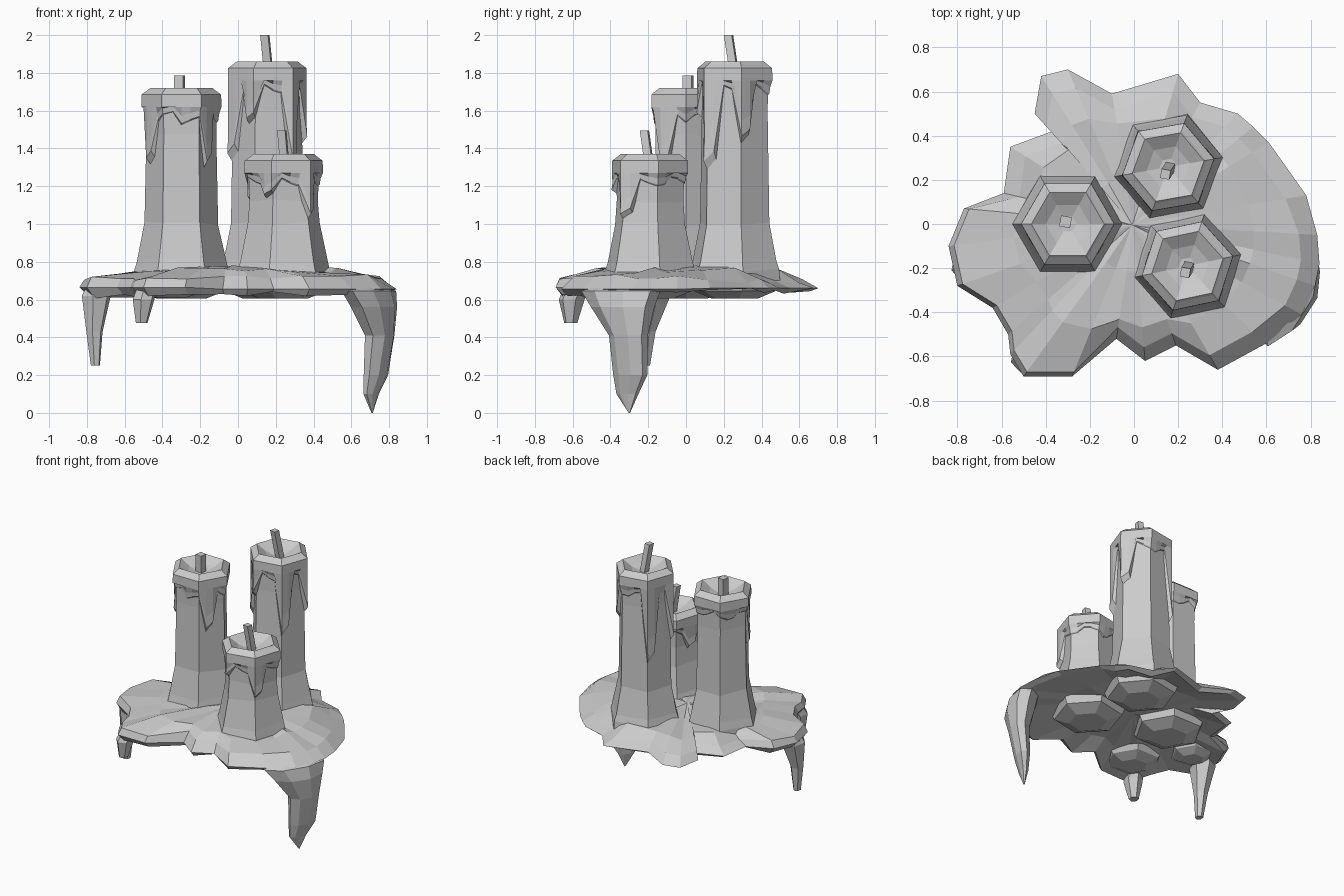
import bpy, bmesh, math, random
from mathutils import Vector

random.seed(4)
cube = bpy.data.objects.get("Cube")
if cube:
    bpy.data.objects.remove(cube)

wax = bpy.data.materials.new("grey_wax")
wax.use_nodes = True
GREY = (0.6, 0.6, 0.6, 1)
wax.diffuse_color = GREY
wax.node_tree.nodes["Principled BSDF"].inputs["Base Color"].default_value = GREY


def loft(name, rings, capped=True):
    """Skin a list of equal-length rings, closing both ends with a fan if capped."""
    bm = bmesh.new()
    loops = [[bm.verts.new(p) for p in ring] for ring in rings]
    n = len(loops[0])
    for a, b in zip(loops, loops[1:]):
        for i in range(n):
            j = (i + 1) % n
            bm.faces.new((a[i], a[j], b[j], b[i]))
    for loop in (loops[0], loops[-1]) if capped else ():
        mid = bm.verts.new(sum((v.co for v in loop), Vector()) / n)
        for i in range(n):
            bm.faces.new((loop[i], loop[(i + 1) % n], mid))
    bmesh.ops.recalc_face_normals(bm, faces=bm.faces)
    mesh = bpy.data.meshes.new(name)
    bm.to_mesh(mesh)
    bm.free()
    mesh.materials.append(wax)
    obj = bpy.data.objects.new(name, mesh)
    bpy.context.collection.objects.link(obj)
    return obj


def ring(x, y, z, long, short, sides, turn=0.0, tilt=0.0):
    """Elliptical ring whose long axis is tilted in plan."""
    points = []
    for k in range(sides):
        a = turn + k * math.tau / sides
        u, v = long * math.cos(a), short * math.sin(a)
        points.append(Vector((x + u * math.cos(tilt) - v * math.sin(tilt),
                              y + u * math.sin(tilt) + v * math.cos(tilt), z)))
    return points


def candle(name, x, y, top, turn, drips):
    """Hexagonal candle with a dished top and a collar of melted drips."""
    turn = math.radians(turn)
    profile = [(0.13, 0.605), (0.23, 0.645), (0.255, 0.7), (0.25, 0.76), (0.235, 0.81),
               (0.195, 1.0), (0.185, top - 0.25), (0.19, top - 0.1), (0.205, top - 0.035),
               (0.165, top), (0.1, top - 0.04), (0.04, top - 0.06)]
    rings = []
    for r, z in profile:
        hexagon = ring(x, y, z, r, r, 6, turn)
        for p in hexagon:
            p.z += random.uniform(-0.012, 0.012) if 0.72 < z < top - 0.2 else 0
        rings.append(hexagon)
    loft(name + "_body", rings)

    # Melted collar: each drip is two columns wide, the rest has a wavy hem
    levels = [[] for _ in range(6)]
    for k in range(24):
        hem = 0.165 + 0.025 * math.sin(k * 1.3 + top) + random.uniform(-0.012, 0.012)
        depth = drips.get(k, drips.get(k - 1, 0) * 0.9) or hem
        bulge = 0.02 if depth > 0.21 else 0
        a = k * math.tau / 24
        flat = math.cos(math.pi / 6) / math.cos(a % (math.pi / 3) - math.pi / 6)
        spec = [(0.167, 0.003), (0.211, 0.035), (0.212, 0.1), (0.2 + bulge * 0.5, depth * 0.7),
                (0.195 + bulge, depth * 0.88), (0.175, depth)]
        for level, (r, d) in zip(levels, spec):
            level.append(Vector((x + r * flat * math.cos(turn + a),
                                 y + r * flat * math.sin(turn + a), top - d)))
    loft(name + "_melted_collar", levels, capped=False)


def wick(name, start, end, half):
    loft(name, [ring(*p, half, half, 4, 0.6) for p in (start, end)])


def drip(name, sections, sides, tilt=0.0):
    """Hanging drip from (x, y, z, half length, half width) sections."""
    loft(name, [ring(*s, sides, 0.3, tilt) for s in sections])


# Candles: drips map a collar column to how far it runs down
candle("left_candle", -0.3, 0.0, 1.72, 0, {13: 0.42, 21: 0.44, 18: 0.21})
candle("tall_candle", 0.155, 0.258, 1.86, 10,
       {8: 0.7, 12: 0.55, 15: 0.34, 20: 0.6, 0: 0.45})
candle("short_candle", 0.242, -0.19, 1.37, 12, {15: 0.24, 20: 0.36, 10: 0.28})

# Wicks
wick("left_wick", (-0.31, 0.01, 1.64), (-0.31, 0.01, 1.785), 0.035)
wick("tall_wick", (0.165, 0.26, 1.77), (0.142, 0.225, 2.0), 0.03)
wick("short_wick", (0.25, -0.19, 1.28), (0.232, -0.22, 1.495), 0.03)

# Spilled wax pool: lobed rim, thick on the front left and thin at the back
outline = [(0.84, -0.18), (0.83, -0.05), (0.78, 0.13), (0.61, 0.37), (0.54, 0.44),
           (0.47, 0.5), (0.3, 0.55), (0.2, 0.68), (-0.1, 0.59), (-0.3, 0.7),
           (-0.42, 0.67), (-0.45, 0.5), (-0.37, 0.42), (-0.56, 0.35), (-0.59, 0.14),
           (-0.77, 0.07), (-0.84, -0.1), (-0.8, -0.28), (-0.64, -0.38), (-0.57, -0.5),
           (-0.56, -0.59), (-0.5, -0.69), (-0.28, -0.69), (-0.08, -0.52), (0.05, -0.62),
           (0.19, -0.55), (0.38, -0.66), (0.6, -0.54), (0.76, -0.41), (0.82, -0.28)]
# Each profile level: scale, lobe strength, height
middle = [(0.3, 0, 0.77), (0.7, 0.5, 0.755)]
rims = {"thick": [(0.97, 1, 0.71), (1, 1, 0.665), (0.95, 1, 0.615), (0.6, 0.5, 0.67)],
        "front": [(0.9, 1, 0.72), (1, 1, 0.655), (0.95, 1, 0.63), (0.6, 0.5, 0.69)],
        "back": [(0.88, 1, 0.7), (1, 1, 0.66), (0.94, 1, 0.645), (0.6, 0.5, 0.69)]}
columns = []
for px, py in outline:
    side = "back" if py > 0.12 else "thick" if px < -0.2 else "front"
    column = []
    for scale, lobes, z in middle + rims[side]:
        grow = scale * (lobes + (1 - lobes) * 0.72 / math.hypot(px, py))
        wobble = 0 if scale == 1 else random.uniform(-0.014, 0.014)
        column.append(Vector((px * grow, py * grow, z + wobble)))
    columns.append(column)
loft("wax_pool", list(zip(*columns)))

# Lumps under the pool lobes
for name, x, y, r in [("front", -0.37, -0.45, 0.21), ("left", -0.62, -0.13, 0.17)]:
    loft(name + "_under_lump", [ring(x, y, 0.68, r, r, 6),
                                ring(x, y, 0.64, r * 0.85, r * 0.85, 6),
                                ring(x, y, 0.61, r * 0.45, r * 0.45, 6)])

# Hanging drips, the large one following the rim
drip("large_drip", [(0.66, -0.31, 0.685, 0.17, 0.07), (0.693, -0.345, 0.645, 0.235, 0.1),
                    (0.72, -0.335, 0.56, 0.185, 0.1), (0.75, -0.305, 0.41, 0.112, 0.07),
                    (0.73, -0.295, 0.2, 0.1, 0.05), (0.705, -0.31, 0.1, 0.065, 0.03),
                    (0.71, -0.3, 0.0, 0.004, 0.004)], 8, math.radians(60))
drip("left_drip", [(-0.73, -0.17, 0.68, 0.07, 0.09), (-0.75, -0.18, 0.62, 0.08, 0.1),
                   (-0.76, -0.21, 0.43, 0.045, 0.05), (-0.755, -0.22, 0.25, 0.025, 0.03)], 6)
drip("front_drip", [(-0.48, -0.57, 0.68, 0.05, 0.07), (-0.5, -0.605, 0.6, 0.06, 0.07),
                    (-0.51, -0.61, 0.475, 0.032, 0.035)], 6)
